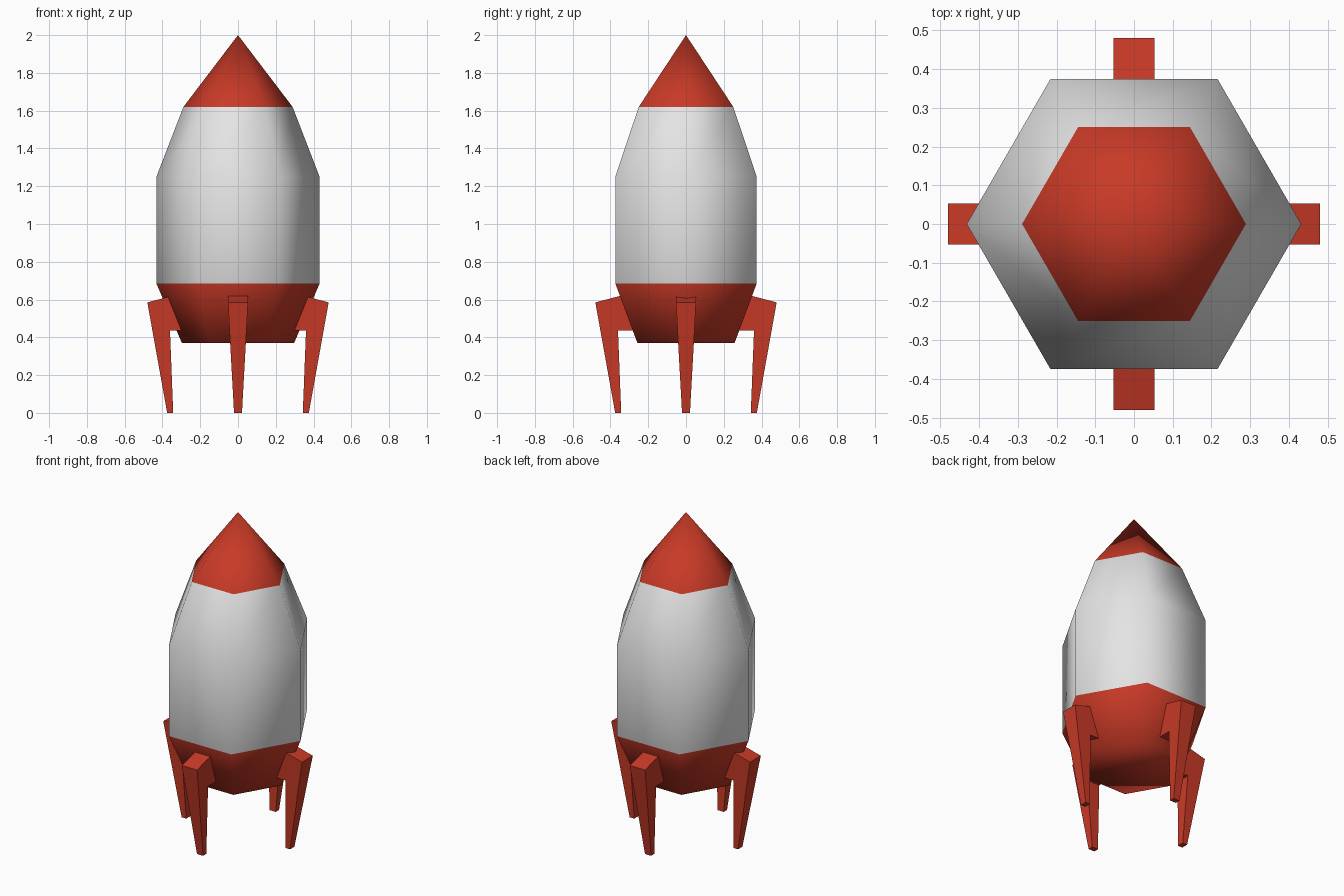
import bpy, bmesh, math
from mathutils import Matrix

if "Cube" in bpy.data.objects:
    bpy.data.objects.remove(bpy.data.objects["Cube"])


def material(name, rgb):
    m = bpy.data.materials.new(name)
    m.diffuse_color = (*rgb, 1.0)
    m.use_nodes = True
    m.node_tree.nodes["Principled BSDF"].inputs["Base Color"].default_value = m.diffuse_color
    return m


RED = material("red paint", (0.58, 0.042, 0.02))
WHITE = material("white paint", (0.78, 0.78, 0.78))


def add_object(name, bm, mats):
    bmesh.ops.recalc_face_normals(bm, faces=bm.faces[:])
    me = bpy.data.meshes.new(name)
    bm.to_mesh(me)
    bm.free()
    for m in mats:
        me.materials.append(m)
    ob = bpy.data.objects.new(name, me)
    bpy.context.collection.objects.link(ob)
    return ob


# Hexagonal rocket body with pointed nose, smooth shaded
bm = bmesh.new()
profile = [(0.297, 0.37), (0.432, 0.685), (0.432, 1.25), (0.289, 1.62)]
rings = [[bm.verts.new((r * math.cos(i * math.pi / 3), r * math.sin(i * math.pi / 3), z))
          for i in range(6)] for r, z in profile]
tip = bm.verts.new((0, 0, 2.0))
bm.faces.new(rings[0][::-1])
for i in range(6):
    j = (i + 1) % 6
    for a, b in zip(rings, rings[1:]):
        bm.faces.new((a[i], a[j], b[j], b[i]))
    bm.faces.new((rings[-1][i], rings[-1][j], tip))
# red tail and nose, white middle
for f in bm.faces:
    f.smooth = True
    f.material_index = 1 if 0.68 < f.calc_center_median().z < 1.6 else 0
add_object("rocket_body", bm, [RED, WHITE])

# Four tapered landing legs: (radius, height, half width), the inner end sits in the hull
leg = [(0.48, 0.585, 0.053), (0.375, 0.0, 0.021), (0.343, 0.0, 0.021),
       (0.36, 0.435, 0.045), (0.26, 0.435, 0.045), (0.30, 0.632, 0.053)]
for k, side in enumerate(("right", "back", "left", "front")):
    bm = bmesh.new()
    left = [bm.verts.new((x, w, z)) for x, z, w in leg]
    right = [bm.verts.new((x, -w, z)) for x, z, w in leg]
    bm.faces.new(left)
    bm.faces.new(right[::-1])
    for i in range(len(leg)):
        j = (i + 1) % len(leg)
        bm.faces.new((left[i], right[i], right[j], left[j]))
    bm.transform(Matrix.Rotation(k * math.pi / 2, 4, 'Z'))
    add_object(side + "_leg", bm, [RED])
